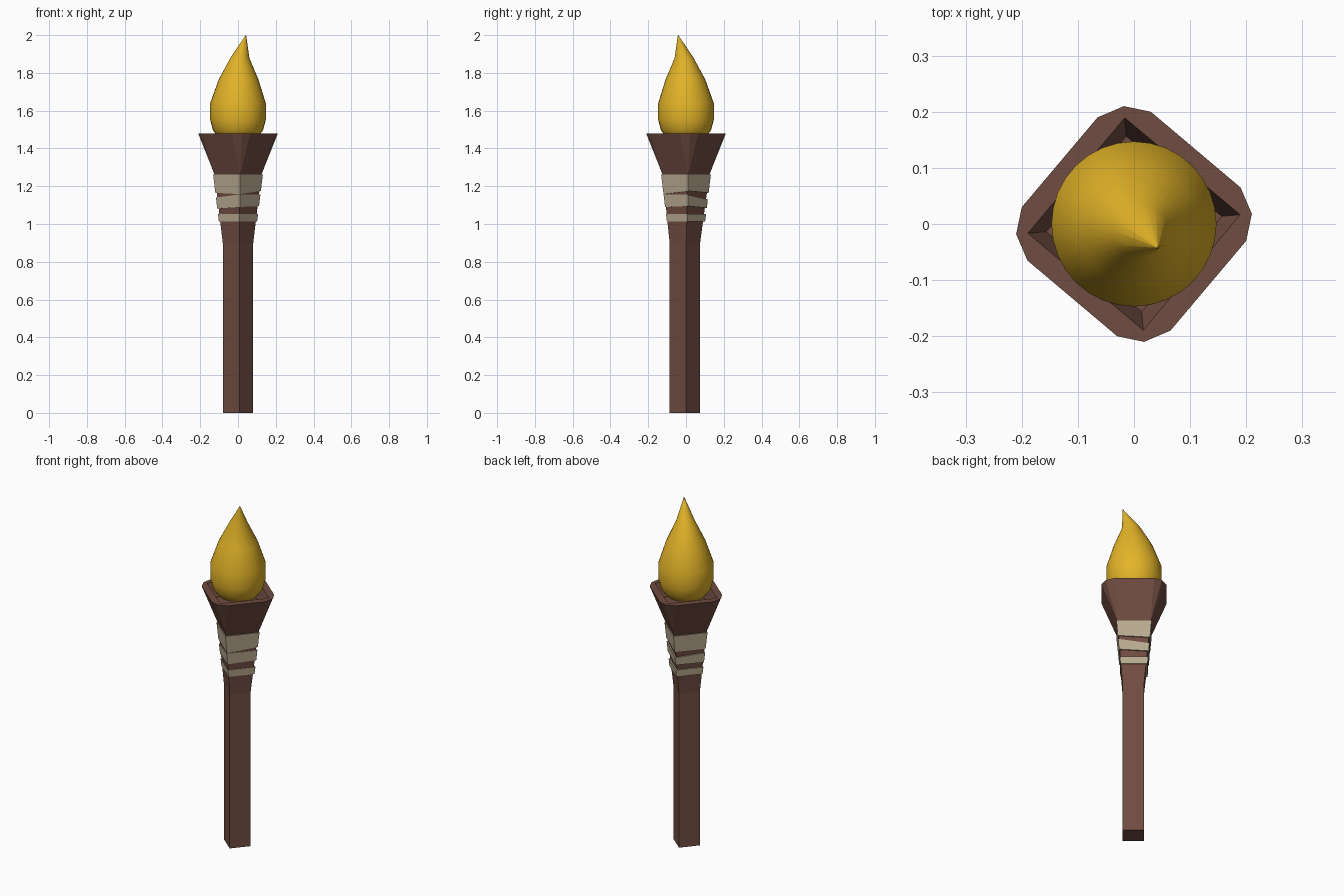
import bpy, bmesh, math

if "Cube" in bpy.data.objects:
    bpy.data.objects.remove(bpy.data.objects["Cube"])


def material(name, hex_code):
    m = bpy.data.materials.new(name)
    rgb = [int(hex_code[i:i + 2], 16) / 255 for i in (0, 2, 4)]
    m.diffuse_color = [c / 12.92 if c <= 0.04045 else ((c + 0.055) / 1.055) ** 2.4 for c in rgb] + [1]
    m.use_nodes = True
    m.node_tree.nodes["Principled BSDF"].inputs["Base Color"].default_value = m.diffuse_color
    return m


wood = material("wood brown", "704C41")
cloth = material("cloth beige", "B9AA90")
fire = material("flame yellow", "E3B428")


def loft(name, rings, mat, cap_start=True, cap_end=True, closed=False):
    """Skin equal-length rings of points with quads."""
    bm = bmesh.new()
    vs = [[bm.verts.new(p) for p in r] for r in rings]
    n = len(vs[0])
    pairs = list(zip(vs, vs[1:]))
    if closed:
        pairs.append((vs[-1], vs[0]))
    for a, b in pairs:
        for i in range(n):
            j = (i + 1) % n
            bm.faces.new((a[i], a[j], b[j], b[i]))
    if cap_start and not closed:
        bm.faces.new(vs[0][::-1])
    if cap_end and not closed:
        bm.faces.new(vs[-1])
    bmesh.ops.remove_doubles(bm, verts=bm.verts, dist=0.0002)
    bmesh.ops.recalc_face_normals(bm, faces=bm.faces)
    me = bpy.data.meshes.new(name)
    bm.to_mesh(me)
    bm.free()
    me.materials.append(mat)
    ob = bpy.data.objects.new(name, me)
    bpy.context.collection.objects.link(ob)
    return ob


def square(r, zs, cy=0.0):
    """Four corners near the axes, slightly turned; zs is one height or four."""
    if not isinstance(zs, (list, tuple)):
        zs = [zs] * 4
    out = []
    for k in range(4):
        a = math.radians(5 + 90 * k)
        rr = r(zs[k]) if callable(r) else r
        out.append((rr * math.cos(a), rr * math.sin(a) + cy, zs[k]))
    return out


def core(z):
    """Handle corner radius in the flared zone."""
    return 0.08 + (z - 0.9) * 0.122


# handle shaft and flared neck
loft("handle", [square(0.081, 0, -0.006), square(0.081, 0.9, -0.006),
                square(core, 1.26)], wood, cap_end=False)

# cup with blunted corners and a square hollow
corner = [(0.2, -0.03), (0.21, 0.018), (0.19, 0.065)]
rim = []
for k in range(4):
    c, s = round(math.cos(k * math.pi / 2)), round(math.sin(k * math.pi / 2))
    rim += [(x * c - y * s, x * s + y * c, 1.478) for x, y in corner]


def triple(r, z):
    return [p for p in square(r, z) for _ in range(3)]


loft("cup", [triple(core(1.26), 1.26), rim, triple(0.19, 1.478), triple(0.157, 1.40)],
     wood, cap_start=False, cap_end=False)
floor = bpy.data.meshes.new("cup_floor")
floor.from_pydata(square(0.157, 1.40), [], [(0, 1, 2, 3)])
floor.materials.append(wood)
bpy.context.collection.objects.link(bpy.data.objects.new("cup_floor", floor))

# uneven cloth wraps: heights at right, back, left, front corners
wraps = [
    ("upper_wrap", [1.175, 1.165, 1.165, 1.158], [1.262] * 4),
    ("middle_wrap", [1.095, 1.085, 1.082, 1.09], [1.155, 1.13, 1.14, 1.157]),
    ("lower_wrap", [1.012] * 4, [1.053] * 4),
]
for name, low, high in wraps:
    rings = [square(lambda z: core(z) + 0.008, low), square(lambda z: core(z) + 0.008, high),
             square(lambda z: core(z) - 0.004, high), square(lambda z: core(z) - 0.004, low)]
    loft(name, rings, cloth, closed=True)

# flame: round body with a tip leaning right and forward (radius, z, lean)
profile = [(0.05, 1.445, 0), (0.105, 1.46, 0), (0.132, 1.495, 0), (0.147, 1.55, 0),
           (0.147, 1.64, 0), (0.105, 1.765, 0.003), (0.05, 1.88, 0.01), (0.001, 2.0, 0.042)]
N = 32
flame = loft("flame", [[(l + r * math.cos(2 * math.pi * i / N), -l + r * math.sin(2 * math.pi * i / N), z)
                        for i in range(N)] for r, z, l in profile], fire)
bpy.context.view_layer.objects.active = flame
flame.select_set(True)
bpy.ops.object.shade_smooth_by_angle(angle=math.radians(40))
